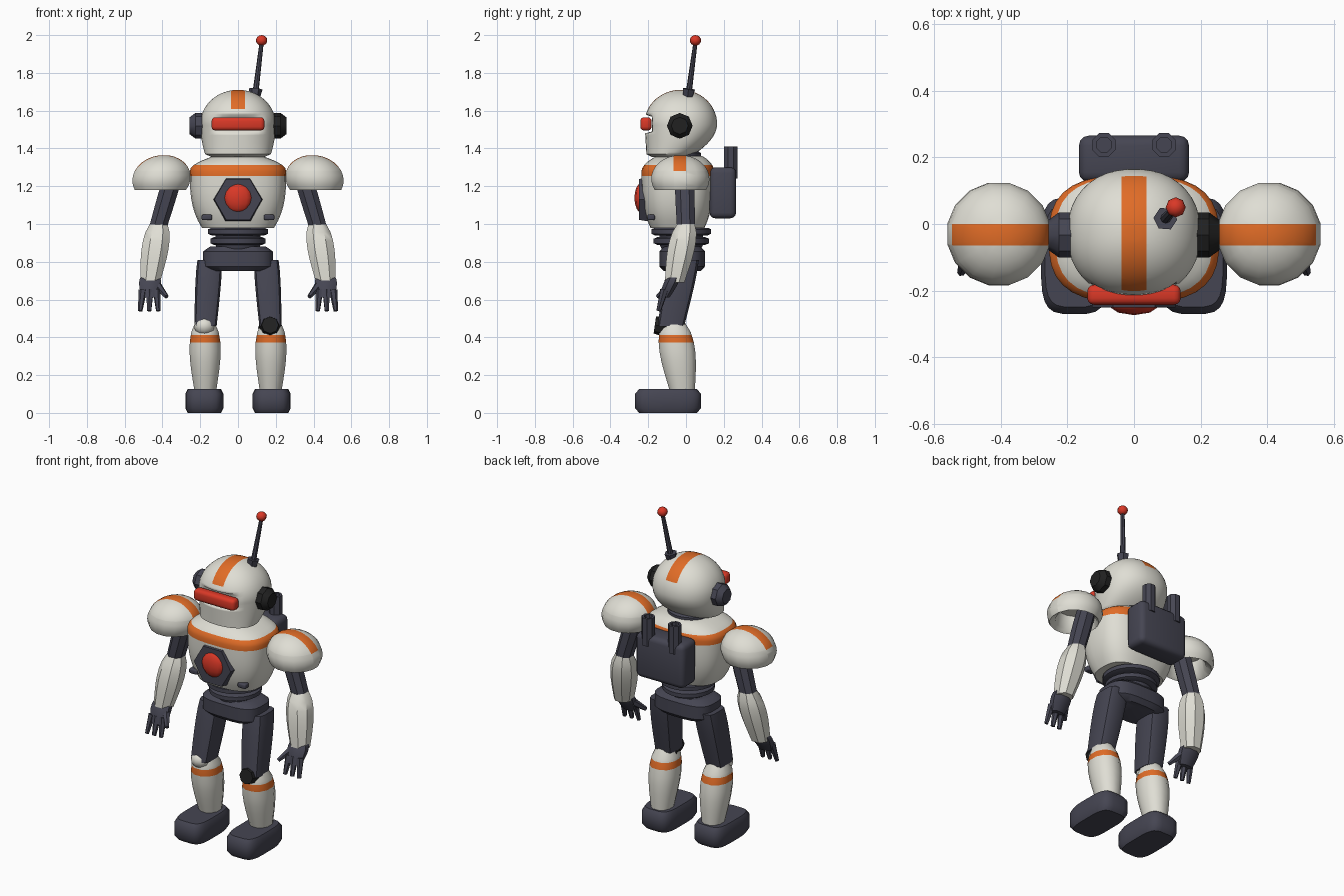
import bpy, bmesh
from math import cos, sin, pi, radians, copysign
from mathutils import Vector, Matrix

if "Cube" in bpy.data.objects:
    bpy.data.objects.remove(bpy.data.objects["Cube"], do_unlink=True)


def material(name, red, green, blue):
    mat = bpy.data.materials.new(name)
    mat.use_nodes = True
    colour = (red, green, blue, 1)
    mat.diffuse_color = colour
    mat.node_tree.nodes["Principled BSDF"].inputs["Base Color"].default_value = colour
    return mat


WHITE = material("warm white", .74, .73, .66)
ORANGE = material("orange", .75, .15, .02)
RED = material("red", .7, .04, .02)
SLATE = material("slate", .06, .06, .085)
BLACK = material("black", .015, .015, .015)


def finish(name, bm, mat, angle=40):
    bmesh.ops.recalc_face_normals(bm, faces=bm.faces[:])
    mesh = bpy.data.meshes.new(name)
    bm.to_mesh(mesh)
    bm.free()
    mesh.materials.append(mat)
    part = bpy.data.objects.new(name, mesh)
    bpy.context.collection.objects.link(part)
    bpy.ops.object.select_all(action='DESELECT')
    part.select_set(True)
    bpy.context.view_layer.objects.active = part
    bpy.ops.object.shade_smooth_by_angle(angle=radians(angle))
    return part


def loft(name, rings, mat, sides=16, power=2, angle=40):
    """Skin level superellipse sections, each given as (centre, half width, half depth)."""
    bm = bmesh.new()
    loops = []
    for centre, width, depth in rings:
        loop = []
        for i in range(sides):
            turn = 2 * pi * (i + .5) / sides
            across = copysign(abs(cos(turn)) ** (2 / power), cos(turn))
            along = copysign(abs(sin(turn)) ** (2 / power), sin(turn))
            loop.append(bm.verts.new(Vector(centre) + Vector((width * across, depth * along, 0))))
        loops.append(loop)
    for low, high in zip(loops, loops[1:]):
        for i in range(sides):
            j = (i + 1) % sides
            bm.faces.new((low[i], low[j], high[j], high[i]))
    bm.faces.new(loops[0])
    bm.faces.new(loops[-1])
    return finish(name, bm, mat, angle)


def limb(name, top, bottom, radius_top, radius_bottom, bulge, mat, sides=8, power=2.2, depth=1):
    """A limb that swells between its ends, most of all near the top."""
    rings = []
    steps = 7
    for step in range(steps + 1):
        t = step / steps
        radius = radius_top + (radius_bottom - radius_top) * t + bulge * sin(pi * t ** .7)
        rings.append((Vector(top).lerp(Vector(bottom), t), radius, radius * depth))
    return loft(name, rings, mat, sides, power)


def slab(name, centre, half, mat, sides=24, power=2, inset=.88):
    """An upright disc or block with softened rims."""
    width, depth, height = half
    rings = []
    for level, scale in ((-1, inset), (-.6, 1), (.6, 1), (1, inset)):
        rings.append((Vector(centre) + Vector((0, 0, level * height)), width * scale, depth * scale))
    return loft(name, rings, mat, sides, power)


def rod(name, start, end, radius_start, radius_end, mat, sides=8, spin=0):
    start, end = Vector(start), Vector(end)
    axis = end - start
    place = Matrix.Translation((start + end) / 2) @ axis.to_track_quat('Z', 'Y').to_matrix().to_4x4()
    bm = bmesh.new()
    bmesh.ops.create_cone(bm, cap_ends=True, segments=sides, radius1=radius_start, radius2=radius_end,
                          depth=axis.length, matrix=place @ Matrix.Rotation(radians(spin), 4, 'Z'))
    return finish(name, bm, mat)


def ball(name, centre, radii, mat, sides=10):
    bm = bmesh.new()
    bmesh.ops.create_uvsphere(bm, u_segments=sides, v_segments=8, radius=1,
                              matrix=Matrix.LocRotScale(Vector(centre), None, Vector(radii)))
    return finish(name, bm, mat, angle=60)


def box(name, centre, size, mat, bevel):
    bm = bmesh.new()
    bmesh.ops.create_cube(bm, size=1, matrix=Matrix.LocRotScale(Vector(centre), None, Vector(size)))
    bmesh.ops.bevel(bm, geom=bm.edges[:], offset=bevel, segments=3, profile=.5, affect='EDGES')
    return finish(name, bm, mat)


def stripe(part, mat, lower, upper):
    """Cut the surface at the limits of a region and colour the faces inside it."""
    bm = bmesh.new()
    bm.from_mesh(part.data)
    for limits in (lower, upper):
        for axis, value in limits.items():
            normal = Vector([axis == other for other in range(3)])
            bmesh.ops.bisect_plane(bm, geom=bm.verts[:] + bm.edges[:] + bm.faces[:],
                                   plane_co=normal * value, plane_no=normal, dist=1e-5)
    for face in bm.faces:
        middle = face.calc_center_median()
        above = all(middle[axis] > value for axis, value in lower.items())
        below = all(middle[axis] < value for axis, value in upper.items())
        if above and below:
            face.material_index = 1
    bm.to_mesh(part.data)
    bm.free()
    part.data.materials.append(mat)


X, Y, Z = range(3)

# Head: jaw with an upright front below, dome above, slot for the visor
brow = 1.53
rings = [((0, -.08, 1.355), .14, .1)]
for step in range(16, 0, -1):
    drop = step / 16
    front, back = .01 * drop - .22, .165 - .12 * drop ** 2
    rings.append(((0, (front + back) / 2, brow - .16 * drop), .2 - .025 * drop ** 2, (back - front) / 2))
for degrees in range(0, 88, 4):
    lift, spread = sin(radians(degrees)), cos(radians(degrees))
    rings.append(((0, -.028, brow + .18 * lift), .2 * spread, .193 * spread))
head = loft("head", rings, WHITE, sides=40, power=2.2, angle=50)
for vert in head.data.vertices:
    if abs(vert.co.z - brow) < .045:
        vert.co.y = max(vert.co.y, -.18)
stripe(head, ORANGE, {X: -.038, Z: 1.61}, {X: .038})
box("visor", (0, -.212, brow), (.28, .06, .07), RED, bevel=.02)
slab("neck", (0, -.03, 1.36), (.125, .11, .025), SLATE)

# Antenna
rod("antenna_base", (.09, .01, 1.675), (.094, .016, 1.715), .028, .036, SLATE, sides=6)
rod("antenna_rod", (.092, .014, 1.69), (.125, .05, 1.96), .016, .011, SLATE)
ball("antenna_tip", (.125, .05, 1.972), (.03, .03, .028), RED, sides=8)

# Torso: tapers to the waist and rounds in to the collar
chest = 1.28
rings = []
for step in range(8, 0, -1):
    drop = step / 8
    taper = 1 - .25 * drop ** 3
    rings.append(((0, -.045, chest - .3 * drop), .256 * taper, .192 * taper))
for step in range(6):
    rise = step / 5
    rings.append(((0, -.045 + .01 * rise, chest + .08 * rise), .256 - .13 * rise ** 2, .192 - .07 * rise ** 2))
torso = loft("torso", rings, WHITE, sides=32, power=2.8)
stripe(torso, ORANGE, {Z: 1.255}, {Z: 1.312})
rod("chest_frame", (0, -.19, 1.13), (0, -.25, 1.13), .135, .125, SLATE, sides=6, spin=30)
ball("chest_light", (0, -.235, 1.138), (.08, .038, .08), RED)

# Backpack
box("backpack", (0, .195, 1.165), (.33, .14, .27), SLATE, bevel=.03)

# Waist and pelvis
slab("waist_core", (0, -.025, .93), (.12, .115, .07), SLATE)
for height, radius in ((.96, .16), (.91, .147)):
    slab("waist_ring", (0, -.025, height), (radius, radius, .02), SLATE)
slab("pelvis", (0, -.02, .815), (.187, .122, .065), SLATE, power=3.2, inset=.8)

for side, tag in ((1, "left_"), (-1, "right_")):
    def at(x, y, z):
        return Vector((side * x, y, z))

    # Ear
    ear_mat = BLACK if side > 0 else SLATE
    rod(tag + "ear", at(.18, -.033, 1.52), at(.225, -.033, 1.52), .068, .068, ear_mat)
    rod(tag + "ear_cap", at(.225, -.033, 1.52), at(.256, -.033, 1.52), .068, .045, ear_mat)

    # Chest vent and hollow exhaust pipe
    box(tag + "chest_vent", at(.165, -.185, 1.035), (.055, .04, .03), SLATE, bevel=.008)
    pipe = ((1.24, .038), (1.41, .038), (1.41, .024), (1.35, .024))
    loft(tag + "exhaust_pipe", [(at(.09, .237, z), r, r) for z, r in pipe], SLATE, sides=8)

    # Hollow shoulder pad with a stripe over the top
    rings = [(at(.4, -.03, z), r, r) for z, r in ((1.28, .1), (1.2, .115))]
    for degrees in range(-28, 88, 12):
        lift, radius = .125 * sin(radians(degrees)), .157 * cos(radians(degrees))
        rings.append((at(.405 - .1 * lift, -.03, 1.24 + lift), radius, radius))
    pad = loft(tag + "shoulder_pad", rings, WHITE, angle=60)
    stripe(pad, ORANGE, {Y: -.065, Z: 1.281}, {Y: 0})

    # Arm
    limb(tag + "upper_arm", at(.33, -.01, 1.3), at(.43, 0, .96), .05, .05, .005, SLATE)
    limb(tag + "forearm", at(.42, 0, 1), at(.465, -.06, .69), .05, .055, .025, WHITE)

    # Hand: palm, spread fingers and thumb
    limb(tag + "palm", at(.465, -.06, .73), at(.465, -.115, .61), .045, .045, .018, SLATE, depth=.65)
    for spread in (-1, 0, 1):
        rod(tag + "finger", at(.467 + .037 * spread, -.115, .65), at(.47 + .048 * spread, -.145, .54),
            .022, .012, SLATE, sides=6)
    rod(tag + "thumb", at(.425, -.09, .67), at(.378, -.15, .615), .024, .012, SLATE, sides=6)

    # Leg
    limb(tag + "thigh", at(.15, -.01, .81), at(.172, -.08, .46), .066, .06, .005, SLATE,
         sides=12, power=4, depth=1.2)
    if side > 0:
        rod(tag + "knee_cap", at(.17, -.06, .45), at(.17, -.165, .465), .064, .045, BLACK)
    else:
        ball(tag + "knee_cap", at(.178, -.11, .46), (.057, .054, .05), WHITE)
    shin = limb(tag + "shin", at(.175, -.065, .48), at(.173, -.02, .12), .052, .06, .03, WHITE,
                sides=12, depth=1.15)
    stripe(shin, ORANGE, {Z: .372}, {Z: .412})

    # Foot
    slab(tag + "foot", at(.178, -.095, .063), (.101, .175, .063), SLATE, power=4)
